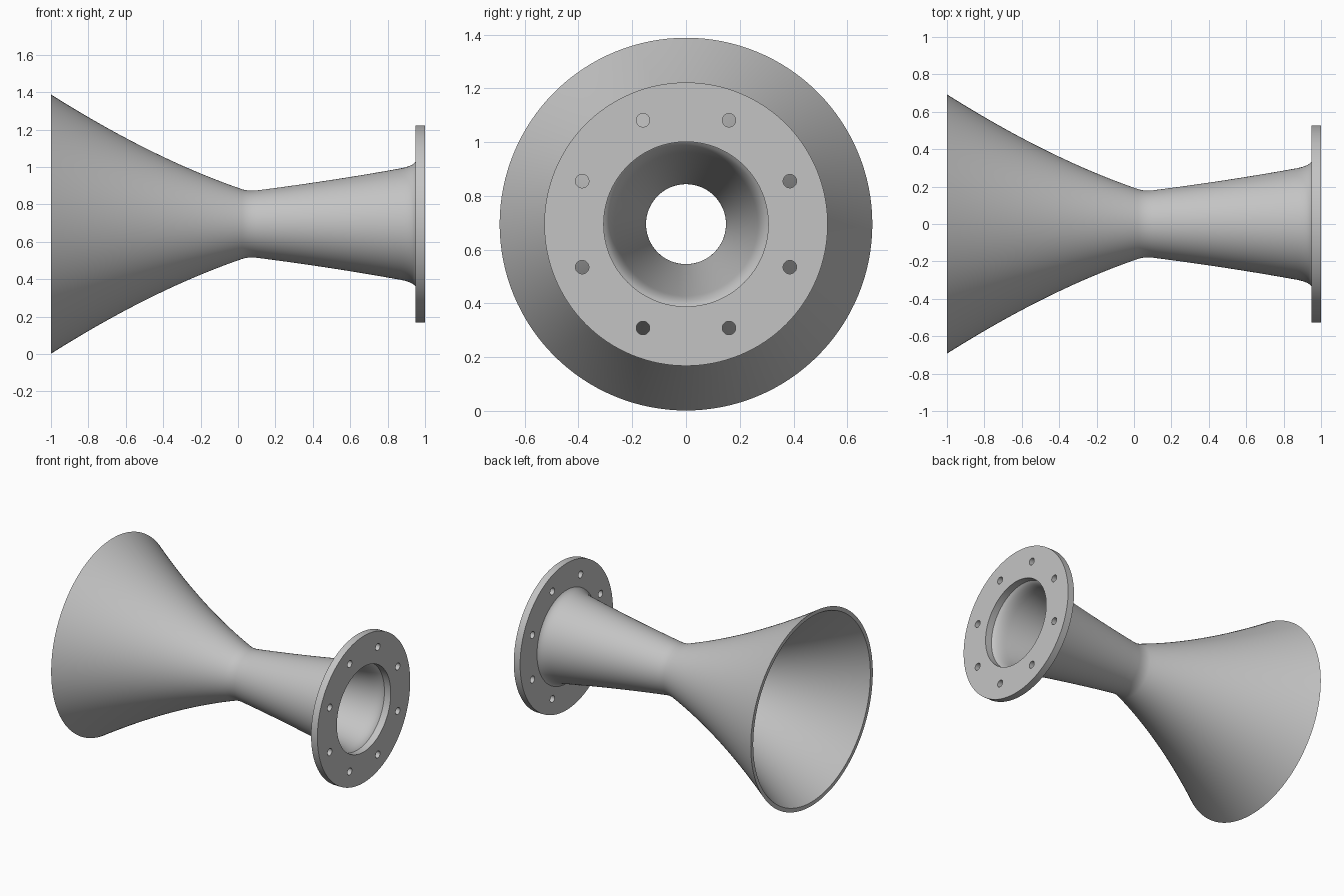
import bpy
import bmesh
from math import cos, sin, pi, radians
from mathutils import Vector, Matrix

cube = bpy.data.objects.get("Cube")
if cube:
    bpy.data.objects.remove(cube)

AXIS_Z = 0.695
SEGMENTS = 128

grey = bpy.data.materials.new("light grey metal")
grey.use_nodes = True
grey.diffuse_color = (0.55, 0.55, 0.55, 1)
grey.node_tree.nodes["Principled BSDF"].inputs["Base Color"].default_value = grey.diffuse_color


def bezier(a, b, c, steps):
    """Points along a quadratic curve from a to c."""
    a, b, c = Vector(a), Vector(b), Vector(c)
    ts = [i / steps for i in range(steps + 1)]
    return [a * (1 - t) ** 2 + b * 2 * t * (1 - t) + c * t * t for t in ts]


def revolve(name, profile):
    """Spin a closed (x, radius) profile around the lengthwise axis."""
    bm = bmesh.new()
    rings = []
    for i in range(SEGMENTS):
        a = 2 * pi * i / SEGMENTS
        rings.append([bm.verts.new((x, r * cos(a), AXIS_Z + r * sin(a))) for x, r in profile])
    n = len(profile)
    for i, ring in enumerate(rings):
        following = rings[(i + 1) % SEGMENTS]
        for j in range(n):
            k = (j + 1) % n
            bm.faces.new((ring[j], ring[k], following[k], following[j]))
    bmesh.ops.recalc_face_normals(bm, faces=bm.faces)
    return add_object(name, bm)


def add_object(name, bm):
    mesh = bpy.data.meshes.new(name)
    bm.to_mesh(mesh)
    bm.free()
    mesh.materials.append(grey)
    obj = bpy.data.objects.new(name, mesh)
    bpy.context.collection.objects.link(obj)
    return obj


def smooth(obj):
    bpy.ops.object.select_all(action="DESELECT")
    obj.select_set(True)
    bpy.context.view_layer.objects.active = obj
    bpy.ops.object.shade_smooth_by_angle(angle=radians(30))


# Nozzle wall: flared bell, rounded throat, slowly widening inlet, fillet at flange
outer = bezier((-1, 0.693), (-0.46, 0.352), (0.02, 0.187), 28)
outer += bezier((0.02, 0.187), (0.055, 0.175), (0.1, 0.18), 6)[1:]
outer += bezier((0.1, 0.18), (0.5, 0.231), (0.87, 0.298), 10)[1:]
outer += bezier((0.87, 0.298), (0.935, 0.31), (0.95, 0.335), 6)[1:]
inner = bezier((0.95, 0.306), (0.93, 0.278), (0.86, 0.266), 6)
inner += bezier((0.86, 0.266), (0.5, 0.201), (0.1, 0.15), 10)[1:]
inner += bezier((0.1, 0.15), (0.055, 0.145), (0.02, 0.157), 6)[1:]
inner += bezier((0.02, 0.157), (-0.46, 0.322), (-1, 0.665), 28)[1:]
nozzle = revolve("nozzle", outer + inner)
smooth(nozzle)

# Flat mounting flange
flange = revolve("flange", [(0.95, 0.306), (0.95, 0.527), (1, 0.527), (1, 0.306)])

# Ring of eight bolt holes
bm = bmesh.new()
for i in range(8):
    a = pi / 8 + i * pi / 4
    place = Matrix.Translation((0.975, 0.418 * cos(a), AXIS_Z + 0.418 * sin(a)))
    bmesh.ops.create_cone(bm, cap_ends=True, segments=32, radius1=0.025, radius2=0.025,
                          depth=0.2, matrix=place @ Matrix.Rotation(pi / 2, 4, "Y"))
cutter = add_object("bolt_hole_cutter", bm)
cutter.hide_render = True
cutter.hide_viewport = True
holes = flange.modifiers.new("bolt holes", "BOOLEAN")
holes.operation = "DIFFERENCE"
holes.solver = "EXACT"
holes.object = cutter

# Bake the holes so that smoothing keeps their edges sharp, then drop the cutter
bpy.context.view_layer.update()
cut_mesh = bpy.data.meshes.new_from_object(flange.evaluated_get(bpy.context.evaluated_depsgraph_get()))
flange.modifiers.clear()
flange.data = cut_mesh
bpy.data.objects.remove(cutter)
smooth(flange)
